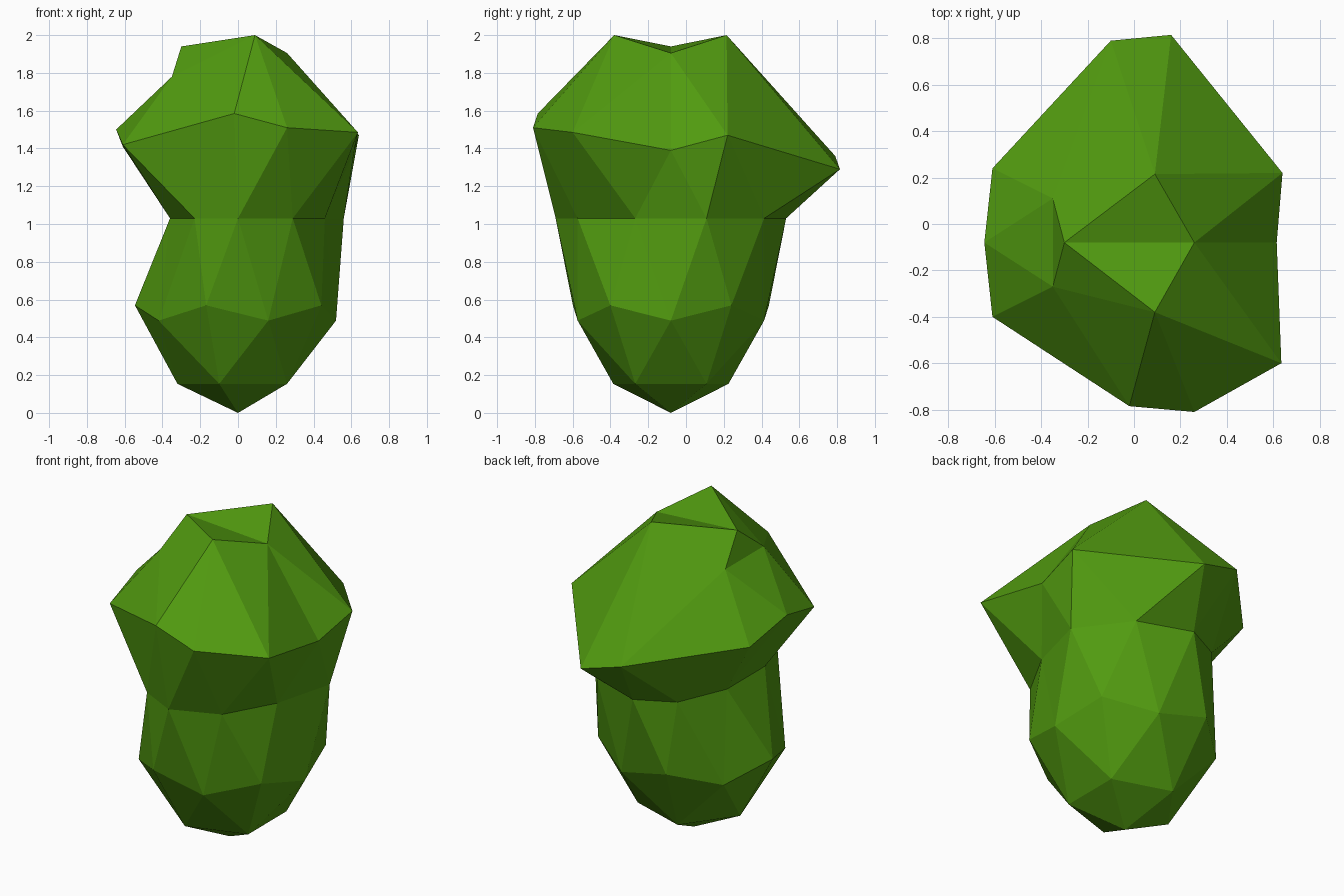
import bpy
import math

cube = bpy.data.objects.get("Cube")
if cube:
    bpy.data.objects.remove(cube, do_unlink=True)

# Material
leaf_green = bpy.data.materials.new("leaf_green")
leaf_green.use_nodes = True
color = (0.083, 0.325, 0.005, 1.0)
leaf_green.diffuse_color = color
bsdf = next(n for n in leaf_green.node_tree.nodes if n.type == 'BSDF_PRINCIPLED')
bsdf.inputs["Base Color"].default_value = color

# Faceted foliage body: a stretched icosphere
bpy.ops.mesh.primitive_ico_sphere_add(subdivisions=2, radius=1, location=(0, 0, 0))
foliage = bpy.context.object
foliage.name = foliage.data.name = "foliage"
mesh = foliage.data
mesh.materials.append(leaf_green)


def ring(height):
    """Vertices of one horizontal ring, counter-clockwise from +x."""
    found = [v for v in mesh.vertices if abs(v.co.z - height) < 0.03]
    return sorted(found, key=lambda v: round(math.atan2(v.co.y, v.co.x), 2) % math.tau)


waist, low, rim, high, tip = [ring(h) for h in (0, 0.447, 0.526, 0.851, 1)]

for v in mesh.vertices:
    v.co = (v.co.x * 0.61, v.co.y * 0.61 - 0.08, (v.co.z + 1) * 1.03)

# Pinched waist
for v, x in zip(waist, (0.56, 0.33, 0, -0.23, -0.36, -0.36, -0.23, 0, 0.29, 0.46)):
    v.co.x = x

# Irregular overhanging crown
crown = [
    (low, [(0.615, -0.08, 1.39), (0.16, 0.815, 1.29), (-0.61, 0.24, 1.41),
           (-0.61, -0.40, 1.42), (0.26, -0.81, 1.51)]),
    (rim, [(0.64, 0.22, 1.47), (-0.10, 0.79, 1.36), (-0.645, -0.08, 1.50),
           (-0.02, -0.785, 1.585), (0.635, -0.60, 1.485)]),
    (high, [(0.26, -0.08, 1.905), (0.09, 0.215, 2), (-0.35, 0.11, 1.78),
            (-0.35, -0.27, 1.78), (0.09, -0.38, 2)]),
    (tip, [(-0.30, -0.08, 1.94)]),
]
for verts, places in crown:
    for v, place in zip(verts, places):
        v.co = place

# Flat facets
for p in mesh.polygons:
    p.use_smooth = False
mesh.update()
